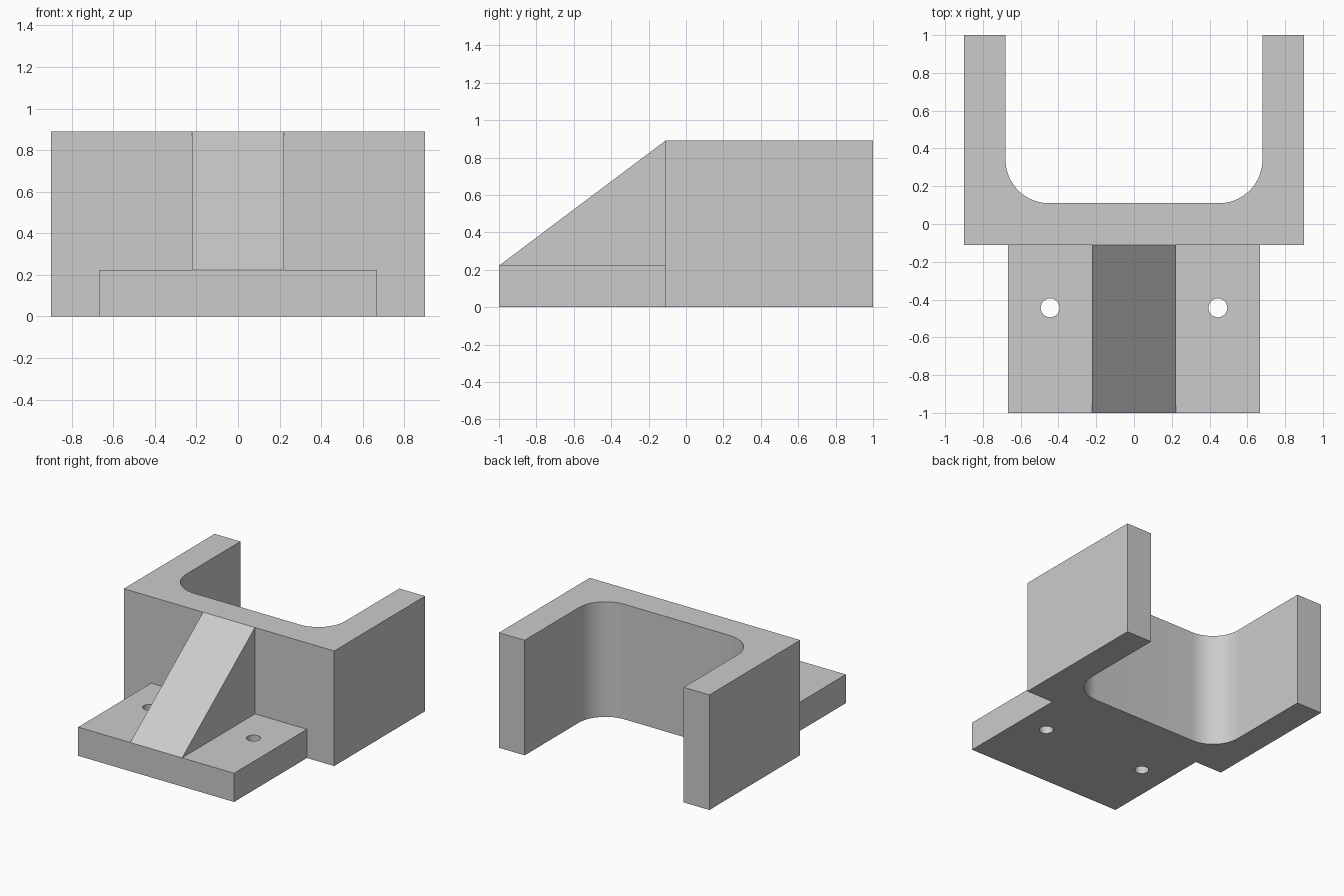
import bpy
import bmesh
from math import cos, sin, pi, radians
from mathutils import Vector

old = bpy.data.objects.get("Cube")
if old:
    bpy.data.objects.remove(old, do_unlink=True)

GREY = (0.6, 0.6, 0.6, 1.0)
metal = bpy.data.materials.new("light_grey")
metal.diffuse_color = GREY
metal.use_nodes = True
metal.node_tree.nodes["Principled BSDF"].inputs["Base Color"].default_value = GREY

# Shared dimensions
HEIGHT, BASE = 0.89, 0.222
WALL_Y, FRONT_Y, BACK_Y = -0.11, -1.0, 1.0
OUTER_X, INNER_X, PLATE_X, RIB_X = 0.9, 0.68, 0.667, 0.222
FILLET, HOLE_R = 0.23, 0.05


def prism(name, points, direction):
    """Extrude a closed planar outline into a solid."""
    bm = bmesh.new()
    face = bm.faces.new([bm.verts.new(p) for p in points])
    result = bmesh.ops.extrude_face_region(bm, geom=[face])
    moved = [v for v in result["geom"] if isinstance(v, bmesh.types.BMVert)]
    bmesh.ops.translate(bm, verts=moved, vec=Vector(direction))
    bmesh.ops.recalc_face_normals(bm, faces=bm.faces)
    mesh = bpy.data.meshes.new(name)
    bm.to_mesh(mesh)
    bm.free()
    mesh.materials.append(metal)
    obj = bpy.data.objects.new(name, mesh)
    bpy.context.collection.objects.link(obj)
    return obj


def activate(obj):
    bpy.ops.object.select_all(action="DESELECT")
    obj.select_set(True)
    bpy.context.view_layer.objects.active = obj


# U-shaped bracket with rounded inner corners
steps = 16
arc = []
for i in range(steps + 1):
    a = -pi / 2 * i / steps
    arc.append((INNER_X - FILLET + FILLET * cos(a), -WALL_Y + FILLET + FILLET * sin(a)))
half = [(OUTER_X, WALL_Y), (OUTER_X, BACK_Y), (INNER_X, BACK_Y)] + arc
outline = half + [(-x, y) for x, y in reversed(half)]
bracket = prism("u_bracket", [(x, y, 0) for x, y in outline], (0, 0, HEIGHT))

# Mounting plate with two screw holes
corners = [(-PLATE_X, FRONT_Y), (PLATE_X, FRONT_Y), (PLATE_X, WALL_Y), (-PLATE_X, WALL_Y)]
plate = prism("mounting_plate", [(x, y, 0) for x, y in corners], (0, 0, BASE))
for side in (-1, 1):
    ring = [2 * pi * i / 32 for i in range(32)]
    circle = [(side * 0.444 + HOLE_R * cos(a), -0.444 + HOLE_R * sin(a), -0.1) for a in ring]
    cutter = prism("hole_cutter", circle, (0, 0, BASE + 0.2))
    cutter.hide_render = True
    cut = plate.modifiers.new("screw_hole", "BOOLEAN")
    cut.operation = "DIFFERENCE"
    cut.solver = "EXACT"
    cut.object = cutter
    activate(plate)
    bpy.ops.object.modifier_apply(modifier=cut.name)
    bpy.data.objects.remove(cutter, do_unlink=True)

# Sloping support rib
side_profile = [(FRONT_Y, BASE), (WALL_Y, BASE), (WALL_Y, HEIGHT)]
rib = prism("support_rib", [(-RIB_X, y, z) for y, z in side_profile], (2 * RIB_X, 0, 0))

# Smooth the fillets and holes, keep the corners sharp
for part in (bracket, plate):
    activate(part)
    bpy.ops.object.shade_smooth_by_angle(angle=radians(30))
